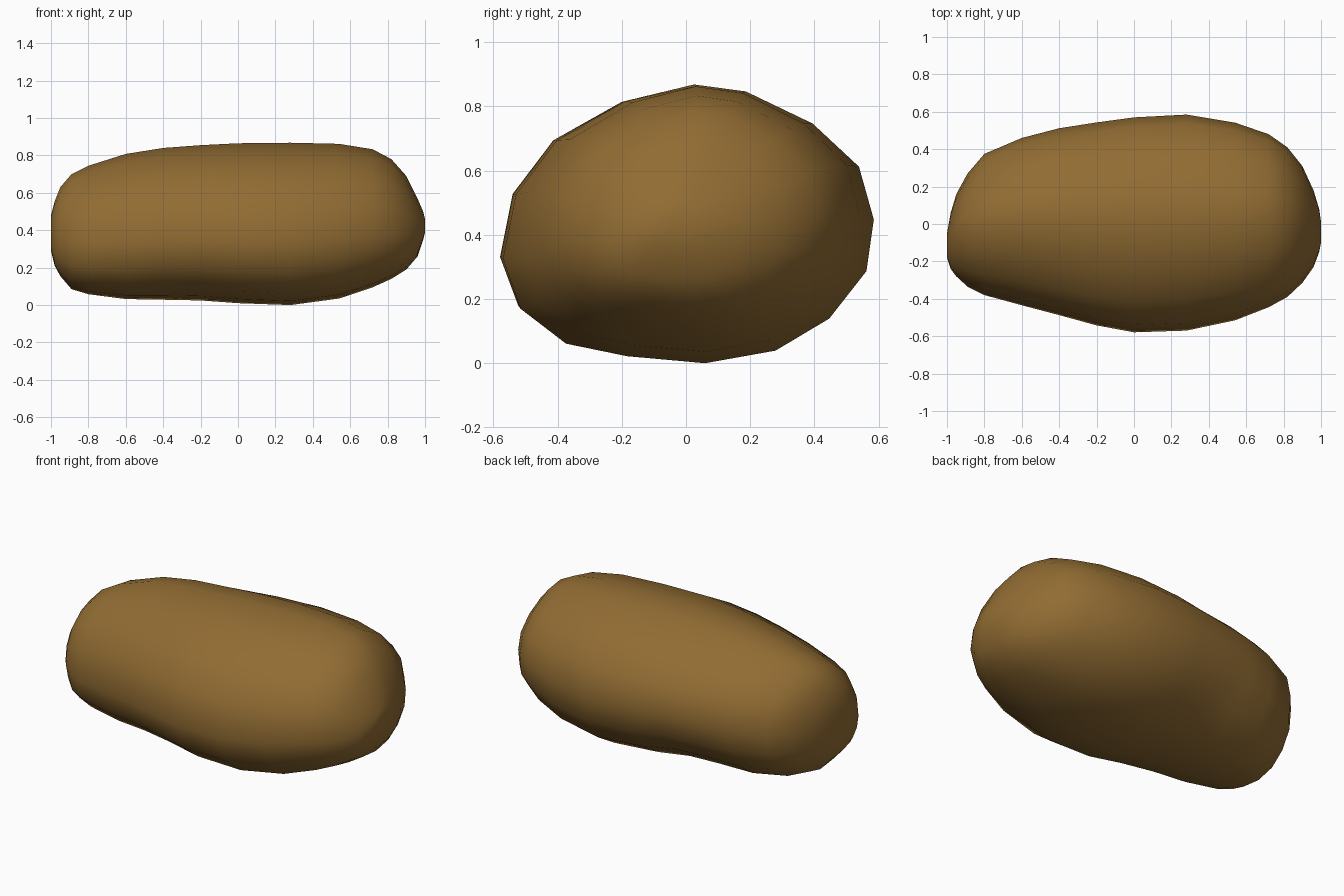
import bpy, bmesh, math

if "Cube" in bpy.data.objects:
    bpy.data.objects.remove(bpy.data.objects["Cube"])

# Material
skin = bpy.data.materials.new("brown skin")
skin.diffuse_color = (0.285, 0.15, 0.033, 1)
skin.use_nodes = True
skin.node_tree.nodes["Principled BSDF"].inputs["Base Color"].default_value = skin.diffuse_color

# Lopsided cross-section in the yz plane, normalised to -1..1
PROFILE = [(.03, 1), (.31, .95), (.67, .72), (.92, .41), (1, .03), (.96, -.34),
           (.76, -.68), (.47, -.91), (.09, -1), (-.33, -.95), (-.66, -.86),
           (-.905, -.61), (-1, -.25), (-.93, .21), (-.71, .6), (-.34, .88)]

# Sections along the length: x, front y, back y, bottom z, top z
SECTIONS = [
    (-1.0, -.18, -.05, .29, .48), (-.98, -.24, .06, .21, .555),
    (-.95, -.28, .16, .155, .63), (-.89, -.335, .27, .085, .70),
    (-.80, -.38, .375, .058, .745), (-.60, -.435, .46, .032, .808),
    (-.40, -.49, .512, .028, .84), (-.20, -.545, .543, .024, .855),
    (0.0, -.58, .57, .01, .865), (.28, -.57, .585, 0, .868),
    (.54, -.515, .542, .035, .862), (.72, -.445, .48, .095, .833),
    (.82, -.39, .41, .14, .78), (.90, -.315, .31, .19, .69),
    (.96, -.23, .18, .26, .57), (.99, -.15, .08, .35, .50),
    (1.0, -.10, .01, .39, .46)]


def dent(x, u, v):
    """Shallow waist on the diagonals, deepest at the lower back."""
    if u > 0:
        depth = .065 if v < 0 else .03
    else:
        depth = .03 if v < 0 else 0
    diagonal = math.sin(2 * math.atan2(v, u)) ** 2
    return 1 - depth * diagonal * math.exp(-((x + .3) / .25) ** 2)


# Potato body: rings bridged along x, closed at both tips
bm = bmesh.new()
rings = []
for x, y0, y1, z0, z1 in SECTIONS:
    ring = []
    for u, v in PROFILE:
        k = dent(x, u, v)
        ring.append(bm.verts.new((x, (y0 + y1) / 2 + u * k * (y1 - y0) / 2,
                                  (z0 + z1) / 2 + v * k * (z1 - z0) / 2)))
    rings.append(ring)
n = len(PROFILE)
for a, b in zip(rings, rings[1:]):
    for i in range(n):
        j = (i + 1) % n
        bm.faces.new((a[i], a[j], b[j], b[i]))
bm.faces.new(rings[0])
bm.faces.new(rings[-1])
bmesh.ops.recalc_face_normals(bm, faces=bm.faces[:])
for f in bm.faces:
    f.smooth = True

mesh = bpy.data.meshes.new("potato")
bm.to_mesh(mesh)
bm.free()
mesh.materials.append(skin)
potato = bpy.data.objects.new("potato", mesh)
bpy.context.collection.objects.link(potato)
